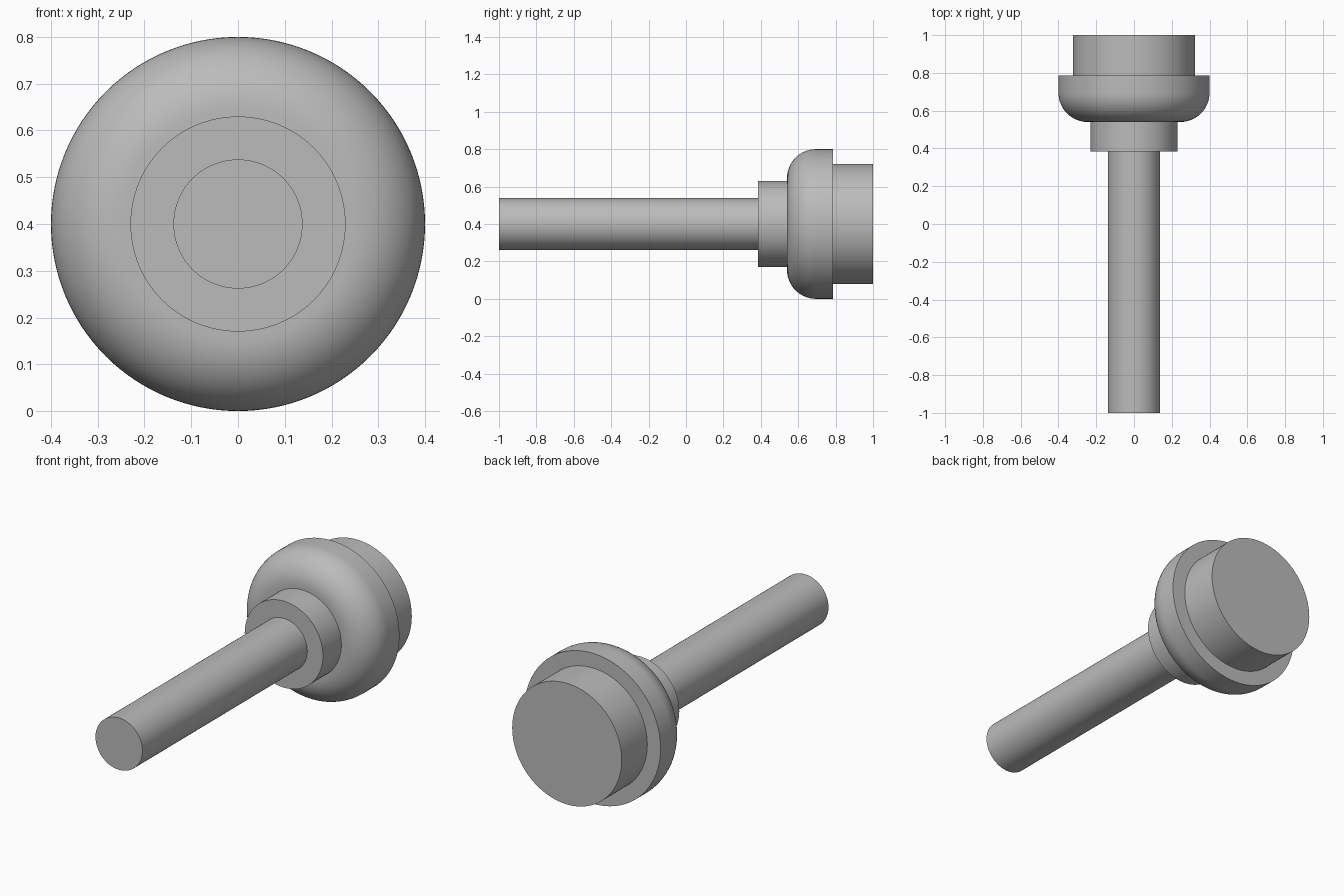
import bpy
import math

cube = bpy.data.objects.get("Cube")
if cube:
    bpy.data.objects.remove(cube, do_unlink=True)

AXIS_Z = 0.4
SEGMENTS = 128

grey = bpy.data.materials.new("plain grey")
grey.use_nodes = True
colour = (0.5, 0.5, 0.5, 1)
grey.diffuse_color = colour
grey.node_tree.nodes["Principled BSDF"].inputs["Base Color"].default_value = colour


def lathe(name, profile):
    """Revolve (radius, y) points about the long axis and cap both ends."""
    verts, faces = [], []
    for radius, y in profile:
        for i in range(SEGMENTS):
            a = math.tau * i / SEGMENTS
            verts.append((radius * math.cos(a), y, AXIS_Z + radius * math.sin(a)))
    for r in range(len(profile) - 1):
        for i in range(SEGMENTS):
            j = (i + 1) % SEGMENTS
            a, b = r * SEGMENTS, (r + 1) * SEGMENTS
            faces.append((a + i, b + i, b + j, a + j))
    last = (len(profile) - 1) * SEGMENTS
    faces.append(tuple(range(SEGMENTS)))
    faces.append(tuple(last + i for i in reversed(range(SEGMENTS))))
    mesh = bpy.data.meshes.new(name)
    mesh.from_pydata(verts, [], faces)
    mesh.materials.append(grey)
    obj = bpy.data.objects.new(name, mesh)
    bpy.context.collection.objects.link(obj)
    bpy.ops.object.select_all(action="DESELECT")
    obj.select_set(True)
    bpy.context.view_layer.objects.active = obj
    bpy.ops.object.shade_smooth_by_angle(angle=math.radians(30))
    return obj


# Long shaft, stepped collar and rear plug
lathe("shaft", [(0.138, -1.0), (0.138, 0.385)])
lathe("collar", [(0.23, 0.385), (0.23, 0.54)])
lathe("rear_plug", [(0.322, 0.785), (0.322, 1.0)])

# Head with a rounded front shoulder
R, FRONT, BACK, FILLET, STEPS = 0.4, 0.54, 0.785, 0.155, 16
shoulder = []
for k in range(STEPS + 1):
    t = math.pi / 2 * k / STEPS
    shoulder.append((R - FILLET + FILLET * math.sin(t),
                     FRONT + FILLET - FILLET * math.cos(t)))
lathe("rounded_head", shoulder + [(R, BACK)])
